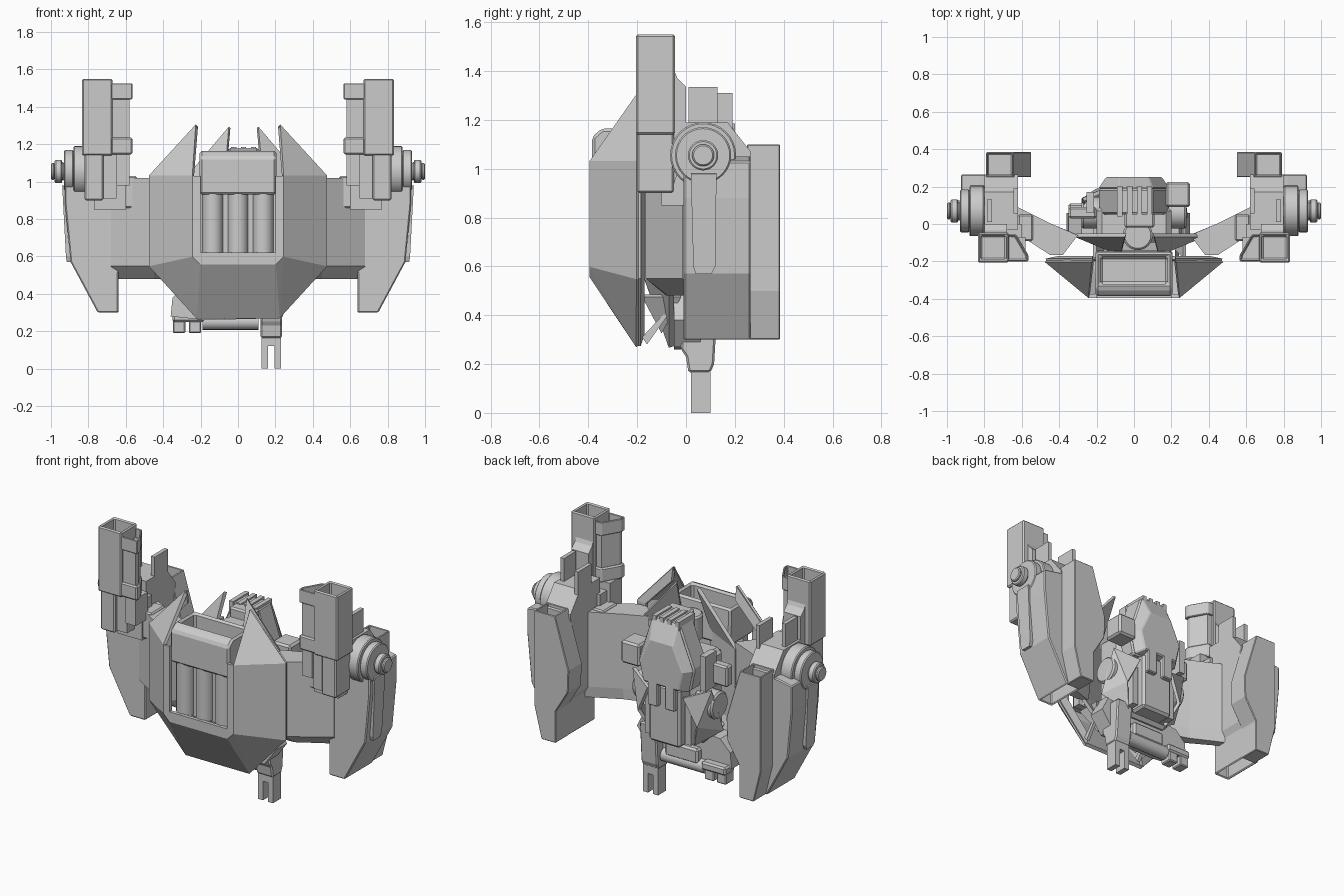
import bpy, bmesh, math
from mathutils import Vector, Matrix

if "Cube" in bpy.data.objects:
    bpy.data.objects.remove(bpy.data.objects["Cube"])


def finish(name, bm, mirror=False, bevel=0, solid=0, smooth=False):
    bmesh.ops.recalc_face_normals(bm, faces=bm.faces)
    me = bpy.data.meshes.new(name)
    bm.to_mesh(me)
    bm.free()
    ob = bpy.data.objects.new(name, me)
    bpy.context.collection.objects.link(ob)
    if solid:
        m = ob.modifiers.new("thickness", 'SOLIDIFY')
        m.thickness, m.offset = solid, 0
    if bevel:
        m = ob.modifiers.new("chamfer", 'BEVEL')
        m.width, m.segments, m.limit_method = bevel, 1, 'ANGLE'
    if mirror:
        ob.modifiers.new("mirror", 'MIRROR').use_mirror_merge = False
    if smooth:
        bpy.ops.object.select_all(action='DESELECT')
        bpy.context.view_layer.objects.active = ob
        ob.select_set(True)
        bpy.ops.object.shade_smooth_by_angle(angle=math.radians(35))
    return ob


def recess(bm, direction, inset, depth):
    """Sink the face that points most along a direction."""
    d = Vector(direction)
    bm.normal_update()
    bmesh.ops.recalc_face_normals(bm, faces=bm.faces)
    f = max((f for f in bm.faces if f.normal.dot(d) > .7), key=lambda f: f.calc_center_median().dot(d))
    bmesh.ops.inset_region(bm, faces=[f], thickness=inset)
    new = bmesh.ops.extrude_discrete_faces(bm, faces=[f])['faces'][0]
    bmesh.ops.translate(bm, verts=new.verts, vec=-d * depth)


def prism(name, pts, axis, a, b, hollow=None, end=None, **kw):
    """Extrude a 2D outline along an axis (x: yz, y: xz, z: xy)."""
    bm = bmesh.new()
    put = {'x': lambda p, t: (t, p[0], p[1]), 'y': lambda p, t: (p[0], t, p[1]),
           'z': lambda p, t: (p[0], p[1], t)}[axis]
    v0 = [bm.verts.new(put(p, a)) for p in pts]
    v1 = [bm.verts.new(put(p, b)) for p in end or pts]
    bm.faces.new(v0)
    bm.faces.new(v1[::-1])
    for i in range(len(pts)):
        j = (i + 1) % len(pts)
        bm.faces.new((v0[i], v0[j], v1[j], v1[i]))
    if hollow:
        recess(bm, *hollow)
    return finish(name, bm, **kw)


def box(name, x, y, z, **kw):
    return prism(name, [(x[0], y[0]), (x[1], y[0]), (x[1], y[1]), (x[0], y[1])], 'z', z[0], z[1], **kw)


def cyl(name, axis, center, r, length, n=32, r2=None, **kw):
    bm = bmesh.new()
    rot = {'x': Matrix.Rotation(math.pi / 2, 4, 'Y'), 'z': Matrix()}[axis]
    bmesh.ops.create_cone(bm, cap_ends=True, segments=n, radius1=r, radius2=r if r2 is None else r2,
                          depth=length, matrix=Matrix.Translation(center) @ rot)
    return finish(name, bm, smooth=True, **kw)


def plates(name, polys, **kw):
    bm = bmesh.new()
    for poly in polys:
        bm.faces.new([bm.verts.new(p) for p in poly])
    bmesh.ops.remove_doubles(bm, verts=bm.verts, dist=.0005)
    return finish(name, bm, **kw)


UP, DOWN = (0, 0, 1), (0, 0, -1)

# Front armour shell: faceted half, mirrored
a, b, c, d = (.24, -.385, 1.03), (.24, -.385, .6), (.47, -.195, .55), (.47, -.195, 1.03)
e, f, g = (.22, -.195, 1.3), (.2, -.385, .56), (.22, -.195, .275)
plates("front_shell", [(a, b, c, d), (a, d, e), (b, c, g), (f, b, g),
                       ((0, -.385, .56), f, g, (0, -.195, .275)),
                       ((.2, -.385, 1.03), (.2, -.385, .62), b, a),
                       ((0, -.385, .62), (.2, -.385, .62), b, f, (0, -.385, .56))],
       mirror=True, solid=.022)
# Back rim of the shell
plates("shell_rim", [(d, c, (.4, -.18, .55), (.4, -.18, 1.03)), (c, g, (.2, -.18, .32), (.4, -.18, .55)),
                     (d, e, (.22, -.18, 1.22), (.4, -.18, 1.03))], mirror=True, solid=.02)

# Grille hood, recess and columns
prism("grille_hood", [(-.385, .93), (-.385, 1.13), (-.345, 1.165), (-.15, 1.165), (-.14, .93)], 'x',
      -.205, .205, hollow=(UP, .035, .16), bevel=.02)
box("grille_back", (-.2, .2), (-.33, -.28), (.6, .95))
for i in (-1, 0, 1):
    cyl("grille_column", 'z', (i * .135, -.325, .775), .055, .33, 24)

# Inner back shell, slightly off centre
for s in (-1, 1):
    P = lambda x, y, z: (.03 + s * x, y, z)
    plates("inner_shell", [(P(.1, -.16, 1.0), P(.1, -.16, .55), P(.34, -.06, .5), P(.34, -.06, .98)),
                           (P(.1, -.16, 1.0), P(.34, -.06, .98), P(.075, -.06, 1.29)),
                           (P(.1, -.16, .55), P(.34, -.06, .5), P(.1, -.06, .27)),
                           (P(0, -.16, .55), P(.1, -.16, .55), P(.1, -.06, .27), P(0, -.06, .3))], solid=.022)
    # Lower zigzag braces between the shells
    plates("lower_brace", [(P(.2, -.18, .31), P(.2, -.16, .28), P(.2, -.06, .42), P(.2, -.04, .46)),
                           (P(.24, -.18, .48), P(.24, -.02, .48), P(.16, -.1, .33))], solid=.02)

# Side wings joining shell to pods, with a sloped underside
plan = [(.3, -.06), (.38, -.165), (.45, -.165), (.68, -.015), (.68, .12), (.44, 0)]
prism("wing", plan, 'z', .55, 1.02, mirror=True)
prism("wing_underside", plan, 'z', .55, .48, mirror=True,
      end=[(.32, -.05), (.38, -.08), (.45, -.075), (.68, .06), (.68, .11), (.44, -.01)])
box("wing_step", (.54, .62), (-.09, .05), (.86, 1.03), mirror=True, bevel=.008)
box("wing_clamp", (.6, .77), (-.1, 0), (.85, 1.1), mirror=True)

# Outer pods
prism("outer_pod", [(.64, .3), (.75, .3), (.895, .57), (.925, .88), (.925, 1.03), (.82, 1.05), (.62, 1.05),
                    (.62, .55), (.64, .51)], 'y', -.01, .265, hollow=(DOWN, .018, .12), mirror=True, bevel=.008)
prism("pod_shoulder", [(-.03, 1.04), (-.03, 1.19), (.17, 1.19), (.265, 1.07), (.265, 1.04)], 'x', .62, .8,
      mirror=True)
# Rear pods: angled inner edge and an open top
prism("rear_pod", [(.64, .3), (.74, .3), (.79, .5), (.79, 1.1), (.645, 1.1), (.55, .78), (.555, .64), (.64, .5)],
      'y', .25, .385, hollow=(UP, .012, .12), mirror=True, bevel=.012)

# Hub, knob and hanging blade
for nm, r, x0, x1 in (("hub_disc", .135, .8, .88), ("hub_ring", .115, .88, .93),
                      ("knob_stem", .05, .93, .97), ("knob_cap", .062, .94, .98), ("knob_tip", .045, .98, 1.0)):
    cyl(nm, 'x', ((x0 + x1) / 2, .07, 1.055), r, x1 - x0, mirror=True, bevel=.006)
plates("hub_blade", [((.925, .02, .98), (.925, .125, .98), (.905, .12, .6), (.9, .105, .57),
                      (.9, .04, .57), (.905, .03, .6))], mirror=True, solid=.03)

# Fins and blocks on top of the pods
box("pod_top_fin", (.76, .785), (.01, .13), (1.18, 1.335), mirror=True)
prism("pod_rear_fin", [(.055, 1.18), (.055, 1.31), (.19, 1.31), (.19, 1.16)], 'x', .62, .645, mirror=True)

# Upright side guns
box("gun_body", (.67, .835), (-.205, -.045), (1.14, 1.55), hollow=(UP, .022, .14), bevel=.02, mirror=True)
box("gun_lower", (.72, .82), (-.2, -.05), (.9, 1.15), bevel=.008, mirror=True)
inner = [(.68, -.2), (.565, -.2), (.565, -.165), (.63, -.055), (.68, -.055)]
slim = [(.68, -.19), (.58, -.19), (.58, -.165), (.635, -.065), (.68, -.065)]
prism("gun_top_cap", inner, 'z', 1.44, 1.525, hollow=(UP, .012, .06), mirror=True, bevel=.008)
prism("gun_sleeve", slim, 'z', 1.22, 1.45, mirror=True)
prism("gun_bottom_cap", inner, 'z', 1.145, 1.235, mirror=True, bevel=.008)
box("gun_side_rail", (.58, .65), (-.19, -.07), (.98, 1.15), mirror=True)
box("gun_grip", (.65, .73), (-.175, -.06), (.91, 1.15), mirror=True)
prism("gun_bracket", [(-.06, 1.43), (-.035, 1.37), (0, 1.335), (.0, 1.1), (-.06, .9)], 'x', .68, .8,
      mirror=True)

# Central body: tapered hood narrowing towards the top, core and back plate
wide = [(-.16, .76), (-.19, .9), (-.08, 1.175), (.1, 1.175), (.19, .9), (.16, .76)]
prism("body_hood", wide, 'y', .05, .19, bevel=.012)
prism("hood_rear", wide, 'y', .19, .25, bevel=.006,
      end=[(-.12, .78), (-.15, .9), (-.08, 1.05), (.08, 1.05), (.15, .9), (.12, .78)])
for i in range(4):
    box("body_vent", (-.09 + i * .053, -.062 + i * .053), (.04, .2), (1.1, 1.185))
box("body_top_panel", (-.05, .11), (-.02, .06), (.95, 1.18), bevel=.01)
box("body_core", (-.2, .2), (-.1, .1), (.4, .95), bevel=.03)
box("back_plate", (-.11, .11), (.1, .22), (.4, .77), bevel=.015)
for s in (-1, 1):
    box("back_plate_tab", (s * .06 - .035, s * .06 + .035), (.2, .25), (.64, .8), bevel=.006)
    box("back_rib", (s * .14 - .02, s * .14 + .02), (.08, .18), (.42, .68))
cyl("neck_drum", 'z', (.02, -.06, 1.04), .08, .16, 24, bevel=.01)

# Shoulder blocks, joints and hip fins
box("shoulder_block", (.17, .3), (.09, .225), (.84, .98), bevel=.012)
box("left_shoulder_block", (-.35, -.2), (.03, .09), (.8, .93), bevel=.01)
box("left_shoulder_post", (-.255, -.215), (.06, .17), (.78, 1.0))
cyl("side_joint", 'x', (.21, .06, .66), .085, .14, 24, mirror=True, bevel=.01)
plates("hip_fin", [((.12, .2, .72), (.27, .13, .78), (.2, .18, .55)), ((.2, .18, .55), (.27, .13, .78), (.28, .03, .5)),
                   ((.14, .12, .4), (.2, .18, .55), (.28, .03, .5))], mirror=True, solid=.02)
prism("hip_block", [(-.28, .45), (-.35, .38), (-.36, .28), (-.18, .26), (.22, .27), (.3, .38), (.24, .5)], 'y',
      -.05, .06)

# Folded leg: horizontal shin and small clawed foot
cyl("folded_shin", 'x', (-.04, .06, .25), .042, .3, 20)
box("folded_shin_guard", (-.15, .08), (.0, .1), (.265, .36), bevel=.012)
box("folded_ankle", (-.35, -.18), (.01, .11), (.25, .3), bevel=.01)
for x in (-.315, -.23):
    box("folded_claw", (x - .033, x + .033), (.02, .1), (.19, .26), bevel=.006)

# Standing leg with forked foot
prism("standing_thigh", [(-.02, .26), (-.02, .45), (.13, .45), (.115, .2), (.1, .165), (.01, .165), (0, .23)], 'x',
      .12, .235, bevel=.008)
prism("forked_foot", [(.125, 0), (.125, .18), (.23, .18), (.23, 0), (.195, 0), (.195, .12), (.16, .12), (.16, 0)],
      'y', .02, .1)
